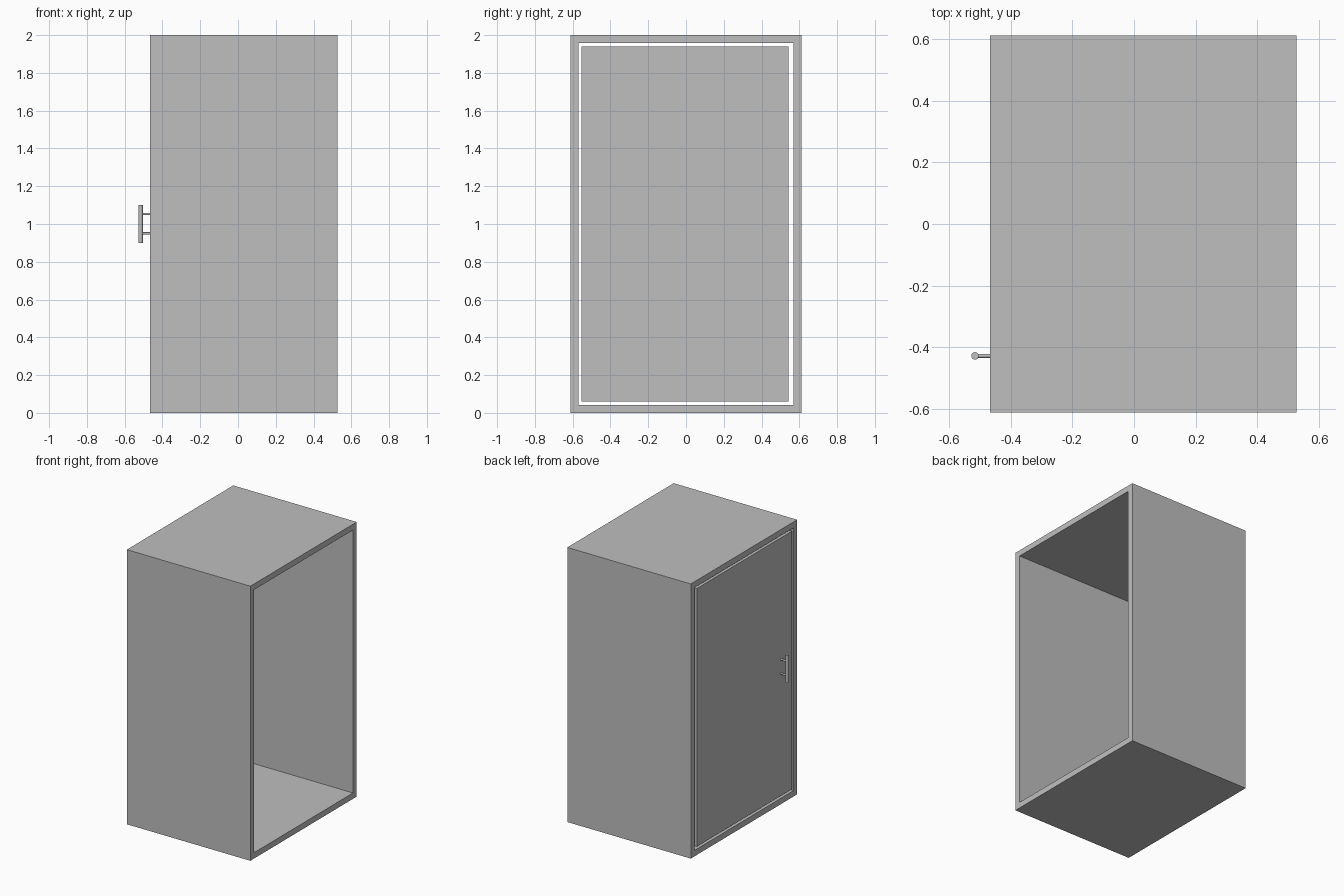
import bpy
import bmesh
from mathutils import Matrix, Vector

cube = bpy.data.objects.get("Cube")
if cube:
    bpy.data.objects.remove(cube, do_unlink=True)

# One plain grey for everything
grey = bpy.data.materials.new("plain_grey")
grey.use_nodes = True
colour = (0.52, 0.52, 0.52, 1)
grey.diffuse_color = colour
grey.node_tree.nodes["Principled BSDF"].inputs["Base Color"].default_value = colour

X0, X1 = -0.467, 0.528      # door side and open side of the cabinet
HALF_Y, HEIGHT, WALL = 0.612, 2.0, 0.043
BAR_X, BAR_Y, BAR_R = -0.516, -0.428, 0.012


def add_object(name, bm):
    mesh = bpy.data.meshes.new(name)
    bm.to_mesh(mesh)
    bm.free()
    mesh.materials.append(grey)
    obj = bpy.data.objects.new(name, mesh)
    bpy.context.collection.objects.link(obj)
    return obj


def box(low, high):
    low, high = Vector(low), Vector(high)
    bm = bmesh.new()
    place = Matrix.Translation((low + high) / 2) @ Matrix.Diagonal((*(high - low), 1))
    bmesh.ops.create_cube(bm, size=1, matrix=place)
    return bm


def rod(name, start, end, radius):
    start, end = Vector(start), Vector(end)
    axis = end - start
    turn = Vector((0, 0, 1)).rotation_difference(axis).to_matrix().to_4x4()
    bm = bmesh.new()
    bmesh.ops.create_cone(bm, cap_ends=True, segments=32, radius1=radius,
                          radius2=radius, depth=axis.length,
                          matrix=Matrix.Translation((start + end) / 2) @ turn)
    for face in bm.faces:
        face.smooth = len(face.verts) == 4
    for edge in bm.edges:
        edge.smooth = all(f.smooth for f in edge.link_faces)
    return add_object(name, bm)


# Cabinet shell: a box open at both x ends, given wall thickness
bm = box((X0, -HALF_Y, 0), (X1, HALF_Y, HEIGHT))
bm.normal_update()
ends = [f for f in bm.faces if abs(f.normal.x) > 0.9]
bmesh.ops.delete(bm, geom=ends, context='FACES_ONLY')
shell = add_object("cabinet_shell", bm)
solid = shell.modifiers.new("wall_thickness", 'SOLIDIFY')
solid.thickness = WALL
solid.offset = -1
solid.use_even_offset = True

# Door panel, flush with the shell, with a gap all round
add_object("door", box((X0, -0.554, 0.061), (X0 + WALL, 0.543, 1.94)))

# Handle: upright bar on two posts
rod("handle_bar", (BAR_X, BAR_Y, 0.9), (BAR_X, BAR_Y, 1.1), BAR_R)
for name, z in (("lower", 0.95), ("upper", 1.053)):
    rod("handle_post_" + name, (X0 + 0.005, BAR_Y, z), (BAR_X, BAR_Y, z), 0.0065)
